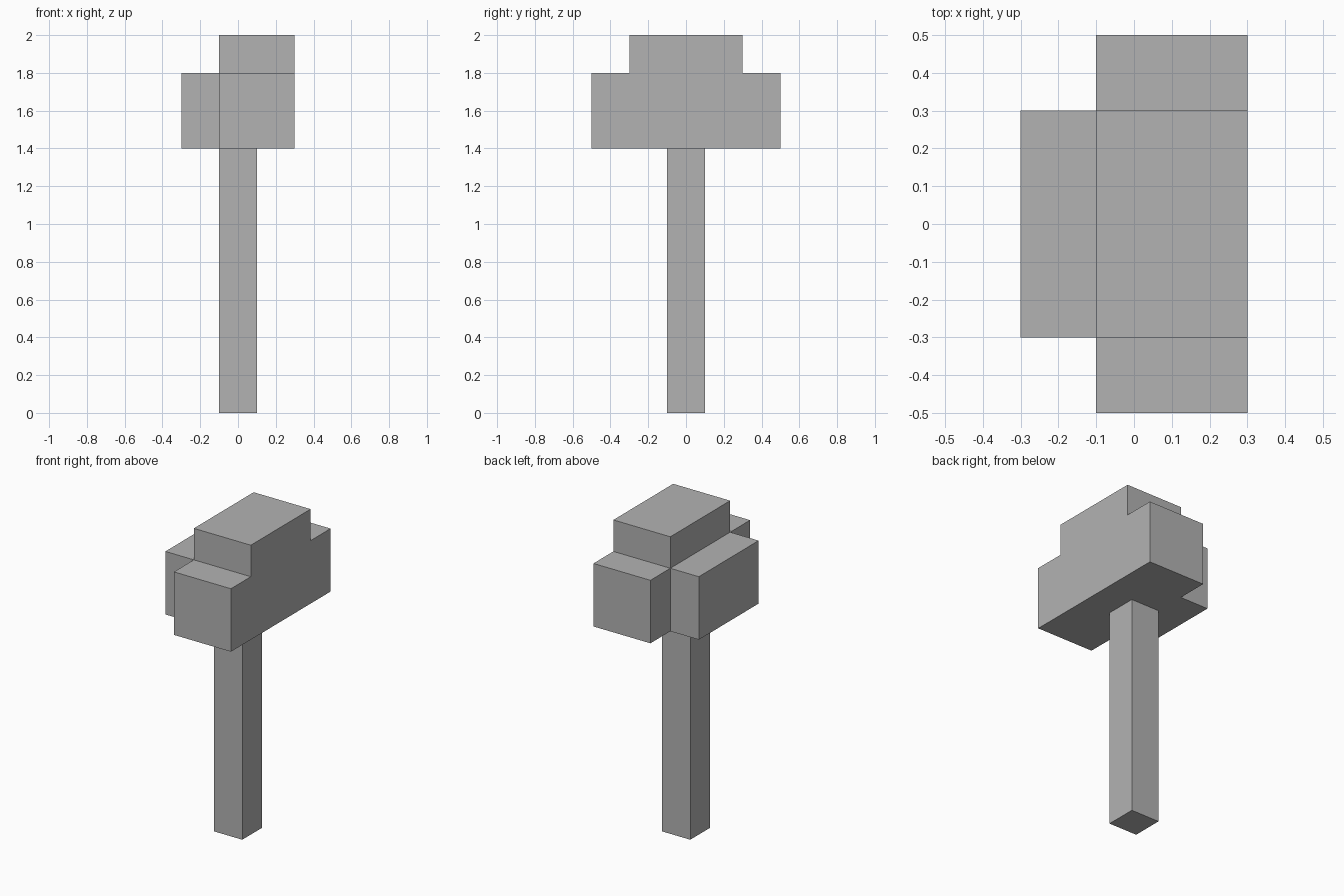
import bpy
import bmesh
from mathutils import Vector

cube = bpy.data.objects.get("Cube")
if cube:
    bpy.data.objects.remove(cube, do_unlink=True)

# One plain grey for the whole model
grey = bpy.data.materials.new("plain grey")
grey.use_nodes = True
colour = (0.45, 0.45, 0.45, 1.0)
grey.diffuse_color = colour
grey.node_tree.nodes["Principled BSDF"].inputs["Base Color"].default_value = colour


def prism(name, outline, x0, x1):
    """Extrude a (y, z) outline along x from x0 to x1."""
    bm = bmesh.new()
    face = bm.faces.new([bm.verts.new((x0, y, z)) for y, z in outline])
    result = bmesh.ops.extrude_face_region(bm, geom=[face], use_keep_orig=True)
    moved = [v for v in result["geom"] if isinstance(v, bmesh.types.BMVert)]
    bmesh.ops.translate(bm, verts=moved, vec=Vector((x1 - x0, 0, 0)))
    bmesh.ops.recalc_face_normals(bm, faces=bm.faces)
    mesh = bpy.data.meshes.new(name)
    bm.to_mesh(mesh)
    bm.free()
    mesh.materials.append(grey)
    obj = bpy.data.objects.new(name, mesh)
    bpy.context.collection.objects.link(obj)
    return obj


def symmetric(half):
    """Complete a +y half outline with its mirror image."""
    return half + [(-y, z) for y, z in reversed(half)]


# Square handle
prism("handle", symmetric([(0.1, 0), (0.1, 1.4)]), -0.1, 0.1)

# Stepped head with a raised crown
prism("head", symmetric([(0.5, 1.4), (0.5, 1.8), (0.3, 1.8), (0.3, 2.0)]), -0.1, 0.3)

# Shorter block on one side of the head
prism("side_block", symmetric([(0.3, 1.4), (0.3, 1.8)]), -0.3, -0.1)
